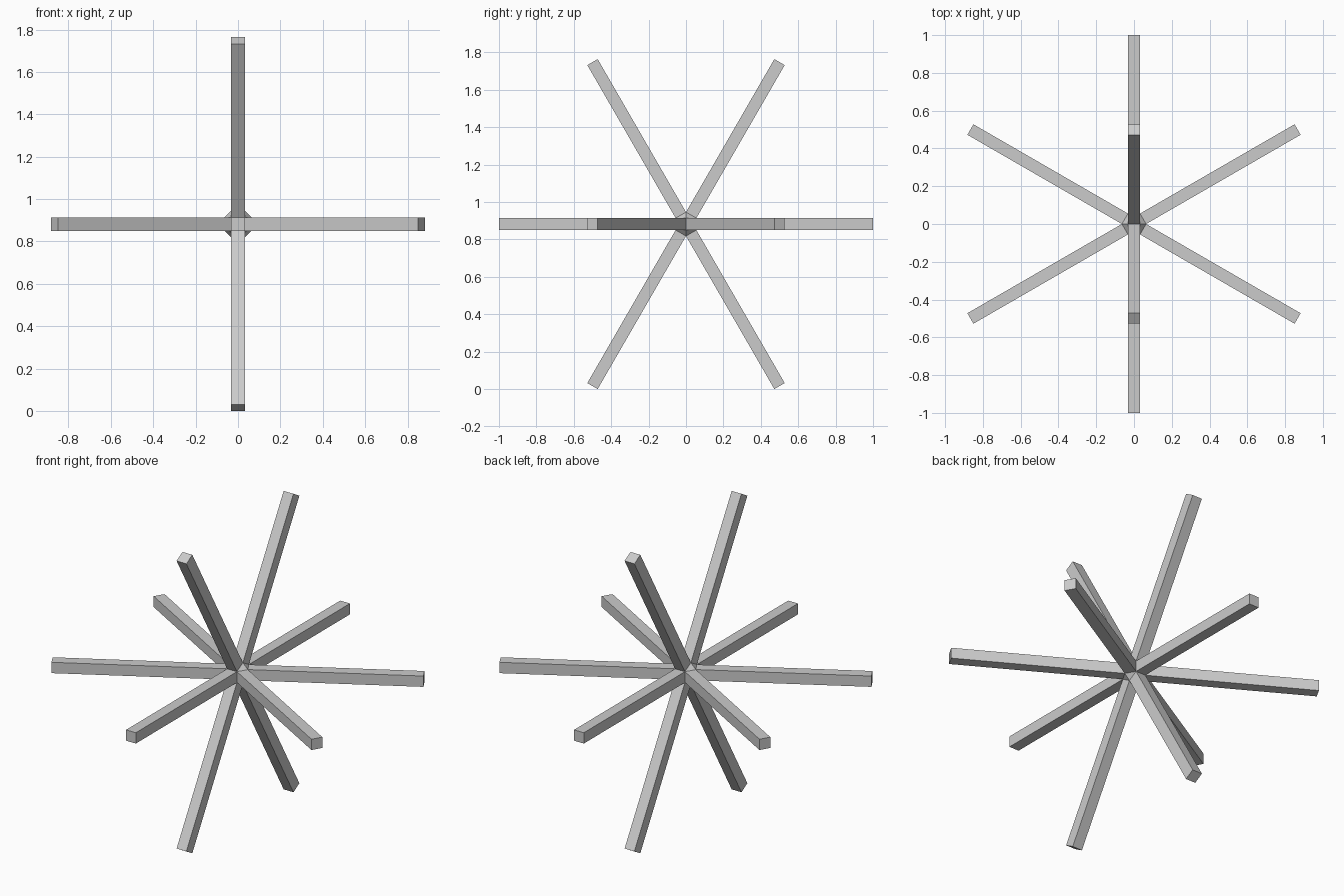
import bpy, bmesh
from math import radians, sqrt
from mathutils import Matrix, Vector

cube = bpy.data.objects.get("Cube")
if cube:
    bpy.data.objects.remove(cube, do_unlink=True)

HALF = 0.032                          # half thickness of a bar
CENTRE_Z = sqrt(3) / 2 + HALF / 2     # lowest bar corners rest on the ground

grey = bpy.data.materials.new("light_grey")
grey.use_nodes = True
colour = (0.6, 0.6, 0.6, 1)
grey.diffuse_color = colour
grey.node_tree.nodes["Principled BSDF"].inputs["Base Color"].default_value = colour


def add_object(name, bm):
    bmesh.ops.recalc_face_normals(bm, faces=bm.faces)
    mesh = bpy.data.meshes.new(name)
    bm.to_mesh(mesh)
    bm.free()
    mesh.materials.append(grey)
    obj = bpy.data.objects.new(name, mesh)
    obj.location.z = CENTRE_Z
    bpy.context.collection.objects.link(obj)


def add_bar(name, angle, axis):
    """Square bar along y, turned about one axis through the centre."""
    bm = bmesh.new()
    bmesh.ops.create_cube(bm, size=1)
    bmesh.ops.scale(bm, vec=(2 * HALF, 2, 2 * HALF), verts=bm.verts)
    bmesh.ops.rotate(bm, matrix=Matrix.Rotation(radians(angle), 3, axis), verts=bm.verts)
    add_object(name, bm)


# Three level bars crossing in a star, then two steep bars
add_bar("long_bar", 0, 'Z')
add_bar("level_bar_left", 60, 'Z')
add_bar("level_bar_right", -60, 'Z')
add_bar("steep_bar_back", 60, 'X')
add_bar("steep_bar_front", -60, 'X')

# Faceted hub filling the notches between the bars
bm = bmesh.new()
for sx in (-1, 1):
    for sz in (-1, 1):
        for x, y, z in ((1, sqrt(3), 1), (1, -sqrt(3), 1), (2, 0, 1), (1, 0, 2)):
            bm.verts.new(Vector((sx * x, y, sz * z)) * HALF)
bmesh.ops.convex_hull(bm, input=bm.verts)
add_object("hub", bm)
